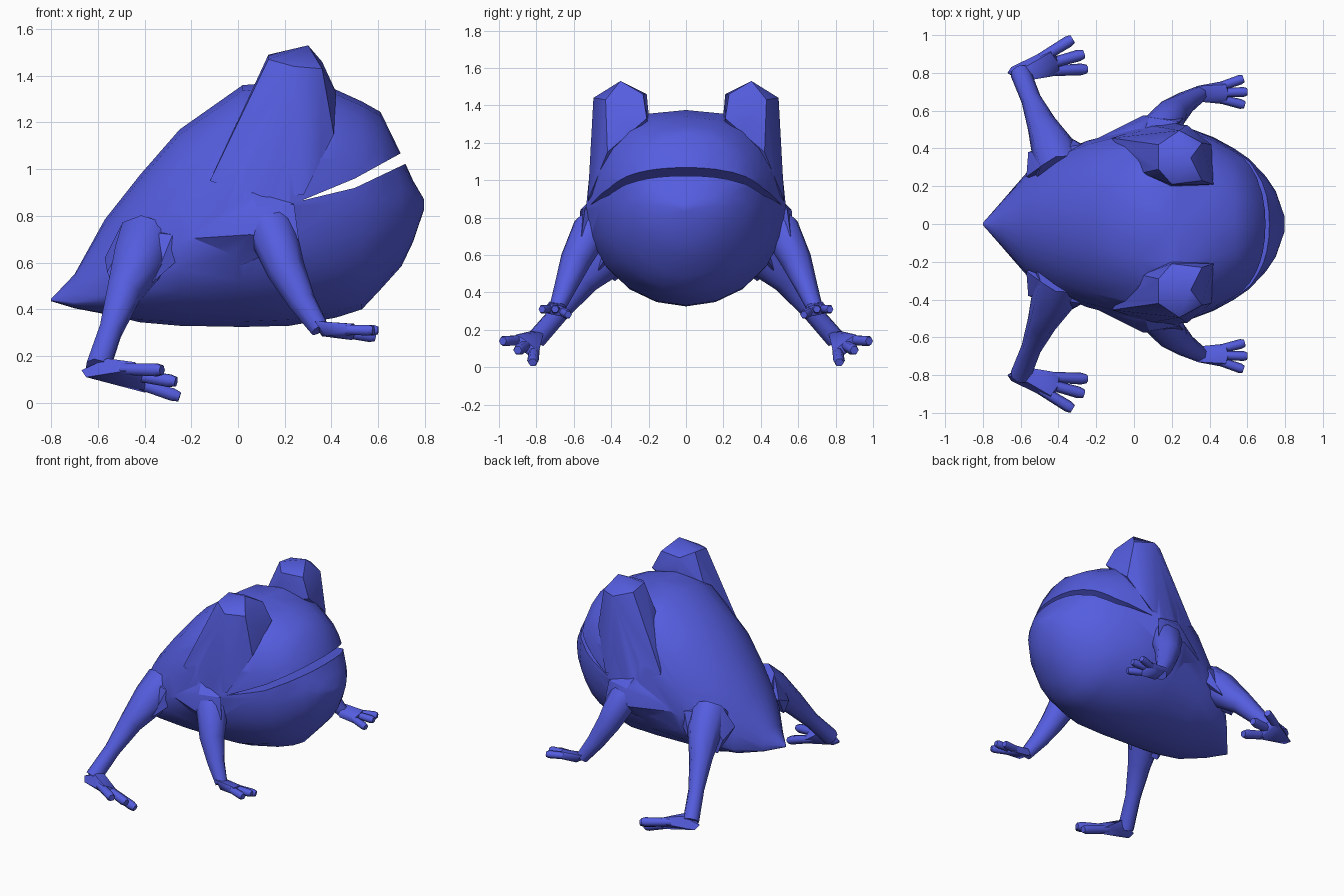
import bpy, bmesh, math
from mathutils import Vector

if "Cube" in bpy.data.objects:
    bpy.data.objects.remove(bpy.data.objects["Cube"])

skin = bpy.data.materials.new("skin_blue")
skin.diffuse_color = (0.09, 0.11, 0.74, 1)
skin.use_nodes = True
skin.node_tree.nodes["Principled BSDF"].inputs["Base Color"].default_value = skin.diffuse_color


def smooth_by(ob, angle):
    bpy.ops.object.select_all(action='DESELECT')
    ob.select_set(True)
    bpy.context.view_layer.objects.active = ob
    bpy.ops.object.shade_smooth_by_angle(angle=math.radians(angle))


def finish(name, bm, mirror=False, smooth=35):
    bmesh.ops.recalc_face_normals(bm, faces=bm.faces)
    me = bpy.data.meshes.new(name)
    bm.to_mesh(me)
    bm.free()
    ob = bpy.data.objects.new(name, me)
    bpy.context.collection.objects.link(ob)
    me.materials.append(skin)
    smooth_by(ob, smooth)
    if mirror:
        m = ob.modifiers.new("mirror", 'MIRROR')
        m.use_axis = (False, True, False)
        m.use_mirror_merge = False
    return ob


def combine(target, other, operation):
    """Boolean another object into the target, then drop it"""
    bpy.context.view_layer.objects.active = target
    mod = target.modifiers.new("combine", 'BOOLEAN')
    mod.operation = operation
    mod.solver = 'EXACT'
    mod.object = other
    other.hide_render = True
    bpy.ops.object.modifier_apply(modifier="combine")
    bpy.data.objects.remove(other)


def loft(bm, rings):
    vs = [[bm.verts.new(p) for p in r] for r in rings]
    n = len(rings[0])
    for a, b in zip(vs, vs[1:]):
        for i in range(n):
            bm.faces.new((a[i], a[(i + 1) % n], b[(i + 1) % n], b[i]))
    bm.faces.new(vs[0])
    bm.faces.new(vs[-1])


def tube(bm, path, sides=8):
    """path: list of (point, radius)"""
    pts = [Vector(p) for p, _ in path]
    rings = []
    for i, (_, r) in enumerate(path):
        t = (pts[min(i + 1, len(pts) - 1)] - pts[max(i - 1, 0)]).normalized()
        u = t.cross(Vector((0, 0, 1))).normalized()
        w = u.cross(t)
        rings.append([pts[i] + r * (math.cos(a) * u + math.sin(a) * w)
                      for a in (2 * math.pi * k / sides for k in range(sides))])
    loft(bm, rings)


def hull(bm, pts):
    vs = [bm.verts.new(p) for p in pts]
    bmesh.ops.convex_hull(bm, input=vs)
    loose = [v for v in vs if v.is_valid and not v.link_faces]
    bmesh.ops.delete(bm, geom=loose, context='VERTS')


# Body: cross-sections along x (x, bottom, top, half width, widest z, upper squareness)
sections = [
    (-0.80, .435, .445, .006, .44, 2), (-0.70, .405, .55, .12, .43, 2),
    (-0.57, .38, .785, .27, .46, 2), (-0.42, .345, .975, .37, .56, 2),
    (-0.25, .33, 1.17, .44, .68, 2.1), (0.02, .325, 1.36, .51, .80, 2.3),
    (0.22, .33, 1.375, .535, .85, 2.5), (0.42, .365, 1.34, .46, .86, 2.4),
    (0.53, .40, 1.29, .40, .865, 2.3), (0.61, .485, 1.245, .345, .865, 2.1),
    (0.70, .585, 1.06, .25, .86, 2), (0.75, .69, .95, .175, .86, 2),
    (0.797, .83, .87, .04, .855, 2)]
rings = []
for x, zb, zt, hw, zw, n in sections:
    ring = []
    for k in range(20):
        a = 2 * math.pi * k / 20
        c, s = math.cos(a), math.sin(a)
        e = 2 / n if s > 0 else 1
        h = zt - zw if s > 0 else zw - zb
        ring.append((x, math.copysign(abs(c) ** e * hw, c),
                     zw + math.copysign(abs(s) ** e * h, s)))
    rings.append(ring)
bm = bmesh.new()
loft(bm, rings)
body = finish("body", bm)

for side in (1, -1):
    blends = [
        # eye hump running down into the flat cheek
        [(.13, .29, 1.49), (.13, .42, 1.47), (.30, .35, 1.53), (.24, .495, 1.44),
         (.36, .43, 1.43), (.36, .23, 1.46), (.2, .21, 1.46), (.42, .21, 1.33),
         (.04, .27, 1.27), (.03, .41, 1.22), (.08, .485, 1.15), (.41, .42, 1.15),
         (-.12, .455, .95), (.1, .52, .88), (.28, .525, .89), (.2, .19, 1.25)],
        # shoulder fairing
        [(-.25, .425, .7), (.05, .575, .72), (.08, .565, .84), (.24, .54, .85),
         (.05, .48, .93), (0, .44, .58), (.26, .56, .70), (.15, .4, .7)],
        # hip fairing
        [(-.57, .25, .62), (-.56, .38, .56), (-.50, .30, .76), (-.46, .39, .74),
         (-.28, .42, .72), (-.27, .42, .60), (-.36, .47, .52), (-.52, .38, .46),
         (-.42, .2, .6)]]
    for pts in blends:
        bm = bmesh.new()
        hull(bm, [(x, y * side, z) for x, y, z in pts])
        combine(body, finish("blend", bm), 'UNION')

# Mouth: wedge cut between the two lips
wedge = [(.27, .865), (.5, .96), (.7, 1.07), (.85, 1.15), (.85, 1.09), (.7, 1.015), (.5, .92)]
bm = bmesh.new()
loft(bm, [[(x, y, z) for x, z in wedge] for y in (-0.8, 0.8)])
combine(body, finish("mouth_cutter", bm), 'DIFFERENCE')
smooth_by(body, 40)


def limb(name, path, heel, toes, toe_r):
    """Leg tube, flat palm and three toes, mirrored to the other side"""
    bm = bmesh.new()
    tube(bm, path)
    finish(name + "_leg", bm, True, 60)
    heel = [Vector(p) for p in heel]
    mid = sum(heel, Vector()) / len(heel)
    roots = [mid.lerp(Vector(t), 0.6) for t in toes]
    bm = bmesh.new()
    up, side = Vector((0, 0, toe_r)), Vector((0, toe_r * .8, 0))
    hull(bm, heel + [r + d for r in roots for d in (up, -up, side, -side)])
    finish(name + "_palm", bm, True, 50)
    bm = bmesh.new()
    for r, t in zip(roots, toes):
        t = Vector(t)
        tube(bm, [(mid.lerp(r, .7), toe_r * .9), (r.lerp(t, .8), toe_r),
                  (t, toe_r * .75)], 6)
    finish(name + "_toes", bm, True, 62)


# Front legs
limb("front",
     [((.10, .42, .80), .10), ((.15, .51, .73), .105), ((.205, .59, .57), .083),
      ((.275, .645, .43), .06), ((.35, .69, .315), .043)],
     [(.32, .65, .34), (.33, .73, .35), (.36, .65, .285), (.37, .73, .29)],
     [(.58, .77, .31), (.60, .70, .31), (.585, .63, .28)], .026)

# Hind legs
limb("hind",
     [((-.39, .28, .70), .13), ((-.425, .39, .61), .12), ((-.49, .53, .47), .078),
      ((-.545, .66, .31), .053), ((-.60, .80, .15), .055)],
     [(-.67, .80, .14), (-.65, .83, .11), (-.64, .78, .11), (-.56, .76, .19), (-.56, .84, .19)],
     [(-.325, .98, .14), (-.265, .90, .09), (-.25, .82, .025)], .031)
